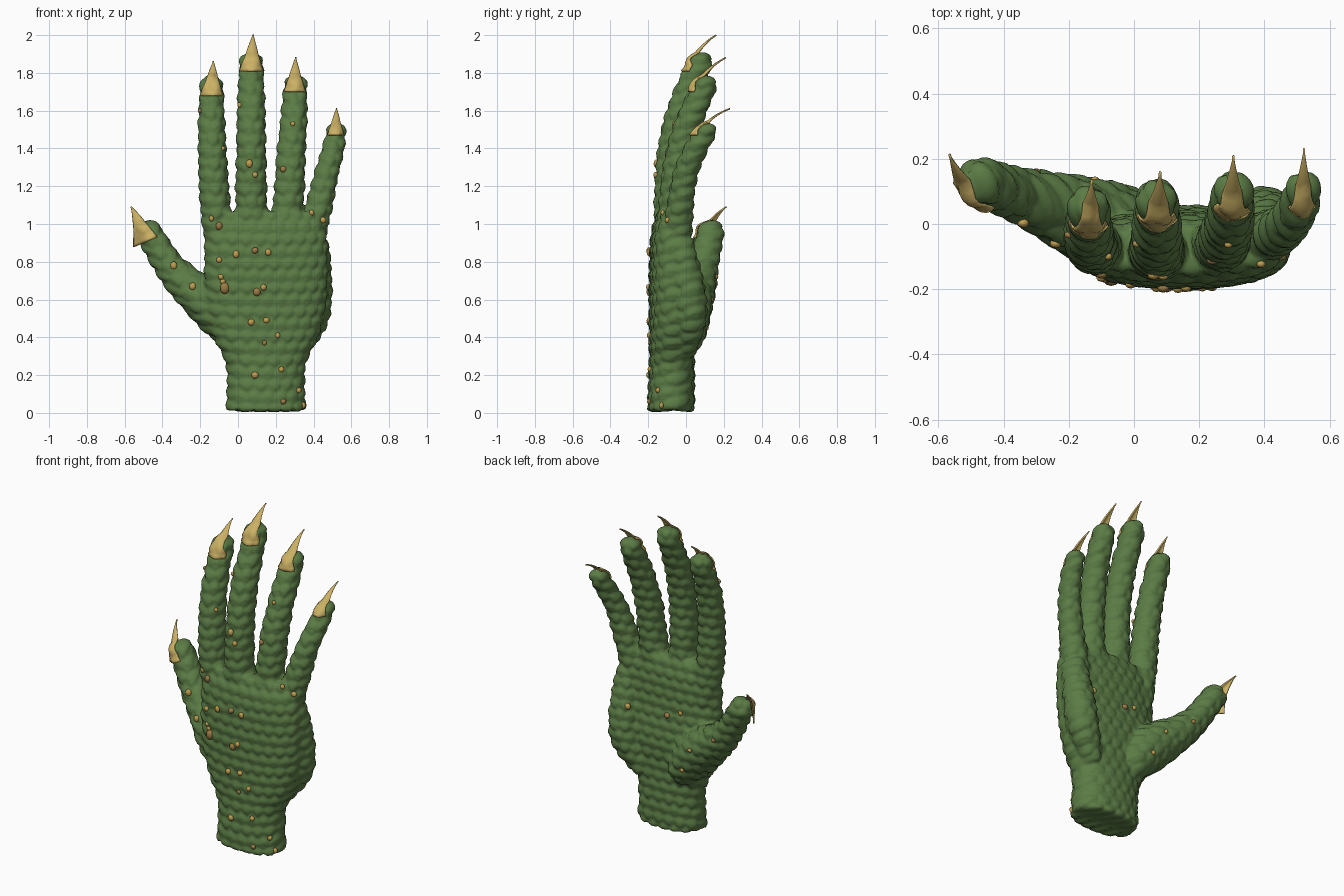
import bpy, bmesh, math, random
from mathutils import Vector, Matrix
from mathutils.bvhtree import BVHTree

if "Cube" in bpy.data.objects:
    bpy.data.objects.remove(bpy.data.objects["Cube"])

random.seed(4)


def material(name, rgb):
    m = bpy.data.materials.new(name)
    m.diffuse_color = (*rgb, 1)
    m.use_nodes = True
    m.node_tree.nodes["Principled BSDF"].inputs["Base Color"].default_value = m.diffuse_color
    return m


GREEN = material("scale green", (0.105, 0.2, 0.06))
GOLD = material("claw gold", (0.6, 0.44, 0.13))
OCHRE = material("wart ochre", (0.52, 0.34, 0.08))
BROWN = material("wart brown", (0.34, 0.2, 0.06))


def make_object(name, bm, mats):
    me = bpy.data.meshes.new(name)
    bm.to_mesh(me)
    bm.free()
    for m in mats:
        me.materials.append(m)
    ob = bpy.data.objects.new(name, me)
    bpy.context.collection.objects.link(ob)
    return ob


def spline(pts, steps):
    """Catmull-Rom through points of any dimension."""
    p = [Vector(q) for q in pts]
    p = [p[0] * 2 - p[1]] + p + [p[-1] * 2 - p[-2]]
    out = []
    for i in range(1, len(p) - 2):
        a, b, c, d = p[i - 1:i + 3]
        for k in range(steps):
            t = k / steps
            out.append((b * 2 + (c - a) * t + (a * 2 - b * 5 + c * 4 - d) * t * t
                        + (b * 3 - a - c * 3 + d) * t ** 3) * 0.5)
    return out + [p[-2]]


def limb(bm, pts):
    """Rounded limb: a dense run of spheres along x, y, z, radius points."""
    for q in spline(pts, 12):
        bmesh.ops.create_icosphere(bm, subdivisions=3, radius=q[3],
                                   matrix=Matrix.Translation(q.xyz))


def palm_loft(bm, secs, n=48):
    """Superellipse sections: height, y centre, half width, half depth."""
    rings = []
    for z, cy, rx, ry in spline(secs, 6):
        ring = []
        for i in range(n):
            a = 2 * math.pi * i / n
            c, s = math.cos(a), math.sin(a)
            ring.append(bm.verts.new((0.148 + rx * math.copysign(abs(c) ** 0.85, c),
                                      cy + ry * math.copysign(abs(s) ** 0.85, s), z)))
        rings.append(ring)
    for lo, hi in zip(rings, rings[1:]):
        for i in range(n):
            j = (i + 1) % n
            bm.faces.new((lo[i], lo[j], hi[j], hi[i]))
    bm.faces.new(rings[0][::-1])
    bm.faces.new(rings[-1])


# Hand body: wrist and palm, muscle pads, thumb and four fingers
bm = bmesh.new()
palm_loft(bm, [(0.015, -0.08, 0.205, 0.12), (0.25, -0.075, 0.205, 0.115),
               (0.40, -0.075, 0.27, 0.115), (0.55, -0.07, 0.31, 0.12),
               (0.75, -0.08, 0.322, 0.11), (0.95, -0.08, 0.315, 0.10),
               (1.06, -0.075, 0.28, 0.07)])
limbs = [
    [(-.14 + .05, -.07, .85, .075), (-.12, -.07, 1.1, .077), (-.135, -.055, 1.35, .072),
     (-.14, -.015, 1.55, .067), (-.14, .055, 1.73, .058)],                      # index
    [(.08, -.085, .9, .08), (.07, -.085, 1.15, .08), (.07, -.07, 1.4, .075),
     (.07, -.02, 1.62, .07), (.07, .075, 1.85, .06)],                           # middle
    [(.24, -.07, .9, .08), (.27, -.06, 1.15, .077), (.28, -.035, 1.35, .073),
     (.295, .02, 1.55, .067), (.305, .1, 1.73, .058)],                          # ring
    [(.38, -.05, .9, .075), (.43, -.03, 1.1, .067), (.47, 0, 1.27, .06),
     (.505, .055, 1.4, .055), (.52, .11, 1.49, .047)],                          # little
    [(0, .0, .42, .10), (-.1, .0, .54, .13), (-.25, .055, .66, .1),
     (-.36, .09, .775, .078), (-.47, .13, .95, .068)],                          # thumb
    [(.31, -.01, .34, .06), (.39, .02, .5, .085), (.41, .01, .66, .085),
     (.41, -.03, .88, .07)],                                                    # pad
]
for pts in limbs:
    limb(bm, pts)
blank = make_object("hand_blank", bm, [])
rm = blank.modifiers.new("fuse", 'REMESH')
rm.mode = 'VOXEL'
rm.voxel_size = 0.0105
sm = blank.modifiers.new("relax", 'SMOOTH')
sm.iterations = 5
deps = bpy.context.evaluated_depsgraph_get()
mesh = bpy.data.meshes.new_from_object(blank.evaluated_get(deps))
bpy.data.objects.remove(blank)


# Overlapping scales pushed out of the skin in a staggered pattern
def scale_height(co):
    u, v = (co.x + 0.45 * co.y) / 0.072, (co.z - 0.25 * co.y) / 0.064
    best = 9
    for row in (math.floor(v), math.floor(v) + 1):
        off = 0.5 * (row % 2)
        du = u - off - round(u - off)
        best = min(best, du * du + (v - row) ** 2)
    lean = (v + 2 * (u - round(u)) ** 2) % 1.0
    return 0.55 - 1.7 * best + 0.25 * (0.5 - lean)


bm = bmesh.new()
bm.from_mesh(mesh)
bm.normal_update()
moves = [(v, v.co + v.normal * 0.017 * scale_height(v.co)) for v in bm.verts]
for v, co in moves:
    v.co = co
    v.co.z = max(v.co.z, 0)
for f in bm.faces:
    f.smooth = True
bm.normal_update()
tree = BVHTree.FromBMesh(bm)
make_object("scaly_hand", bm, [GREEN])


# Claws: thin arched plates hugging the fingertips, curling to a point
def claw(name, base, tip, side):
    base, tip, side = Vector(base), Vector(tip), Vector(side)
    mid = base.lerp(tip, 0.5) + Vector((0, -0.028, 0.028))
    w = side.length
    bm = bmesh.new()
    rows, N, M = [], 16, 10
    for i in range(N + 1):
        t = i / N
        c = base * (1 - t) ** 2 + mid * 2 * t * (1 - t) + tip * t * t
        taper = (1 - 0.45 * t / 0.35) if t < 0.35 else 0.55 * ((1 - t) / 0.65) ** 1.1
        taper = max(taper, 0.03)
        row = []
        for j in range(M + 1):
            s = 2 * j / M - 1
            p = c + side * s * taper + Vector((0, w * 0.6 * s * s * taper, 0))
            if t < 0.6:
                hit = tree.ray_cast(Vector((p.x, -1, p.z)), Vector((0, 1, 0)))[0]
                if hit and hit.y - 0.007 < p.y:
                    p.y = hit.y - 0.007
            row.append(bm.verts.new(p))
        rows.append(row)
    for a, b in zip(rows, rows[1:]):
        for j in range(M):
            bm.faces.new((a[j], a[j + 1], b[j + 1], b[j])).smooth = True
    ob = make_object(name, bm, [GOLD])
    so = ob.modifiers.new("thickness", 'SOLIDIFY')
    so.thickness = 0.008
    so.offset = 0


claw("index_claw", (-.14, -.02, 1.68), (-.13, .135, 1.86), (.06, 0, 0))
claw("middle_claw", (.07, -.01, 1.81), (.08, .16, 2.0), (.062, 0, 0))
claw("ring_claw", (.3, .02, 1.70), (.305, .21, 1.88), (.056, 0, 0))
claw("little_claw", (.517, .05, 1.47), (.522, .232, 1.61), (.042, 0, 0))
claw("thumb_claw", (-.49, .065, .905), (-.565, .213, 1.09), (.062, -.02, .027))

# Warts: small lumps dropped on the back of the hand, a few on the palm side
front = [(-.2, 1.6), (.01, 1.63), (.29, 1.53), (.06, 1.32), (.24, 1.29), (.09, 1.26),
         (-.08, 1.4), (-.14, 1.03), (-.1, .99), (.45, 1.02), (.39, 1.06), (-.01, .84),
         (.09, .86), (.16, .85), (-.09, .72), (-.08, .695), (-.07, .66), (-.1, .81),
         (-.24, .67), (-.34, .78), (.1, .64), (.135, .665), (.07, .48), (.15, .49),
         (.14, .37), (.21, .41), (.23, .23), (.09, .2), (.24, .06), (.32, .12), (.345, .04)]
back = [(.02, .75), (.1, .72), (-.12, .6), (.35, .72), (-.05, .45), (-.3, .72)]
bm = bmesh.new()
for k, (x, z) in enumerate(front + back):
    d = 1 if k < len(front) else -1
    hit = tree.ray_cast(Vector((x, -d, z)), Vector((0, d, 0)))[0]
    if not hit:
        continue
    r = random.uniform(0.012, 0.019) * (1.35 if (x, z) in ((.1, .64), (.07, .48), (-.07, .66)) else 1)
    made = bmesh.ops.create_icosphere(
        bm, subdivisions=2, radius=r,
        matrix=Matrix.Translation(hit) @ Matrix.Diagonal((1, 0.8, random.uniform(.9, 1.3), 1)))
    pick = 0 if k % 4 else 1
    for f in {f for v in made["verts"] for f in v.link_faces}:
        f.material_index = pick
        f.smooth = True
make_object("warts", bm, [OCHRE, BROWN])
